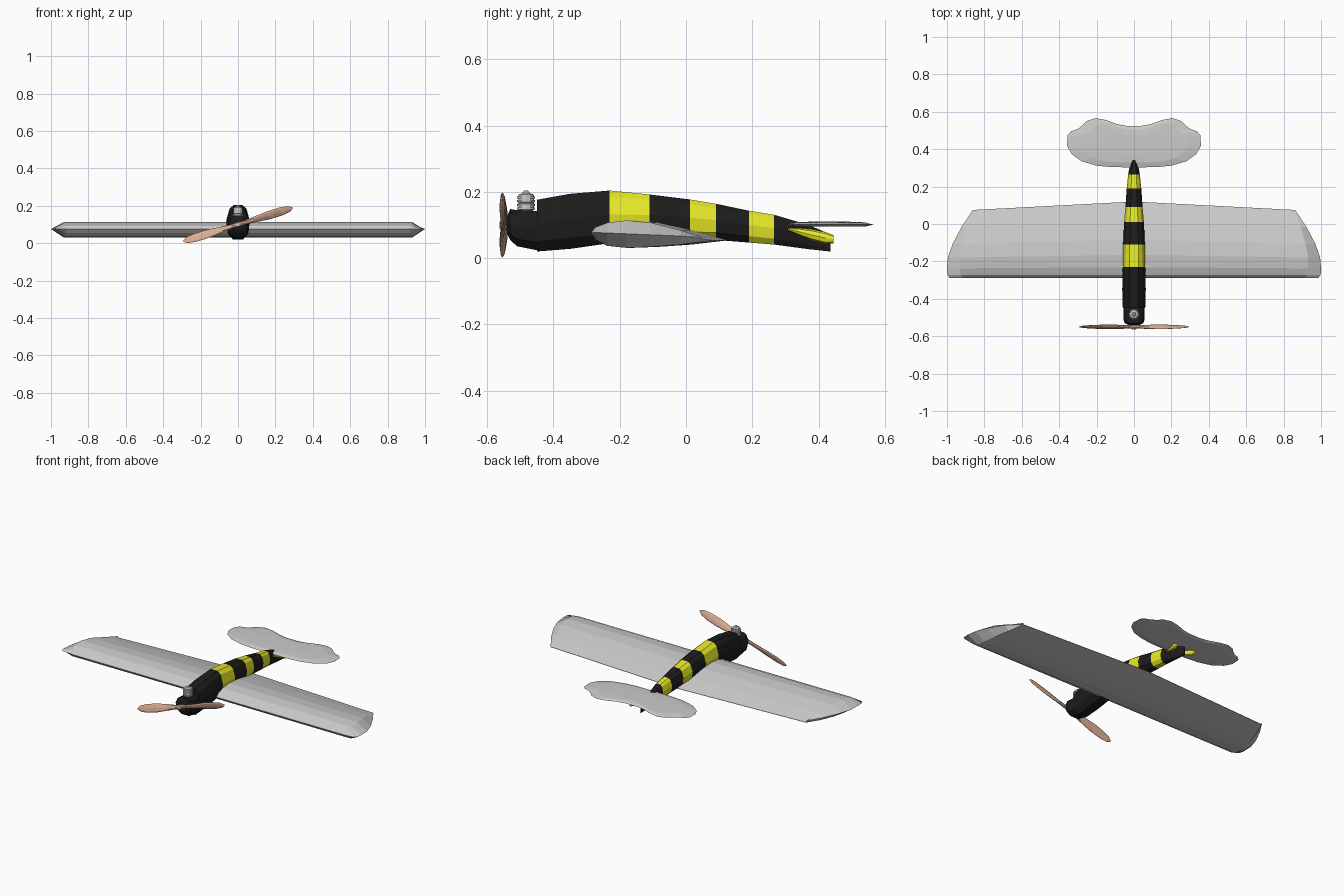
import bpy, bmesh, math
from mathutils import Matrix, Vector

if "Cube" in bpy.data.objects:
    bpy.data.objects.remove(bpy.data.objects["Cube"])


def material(name, rgb):
    m = bpy.data.materials.new(name)
    m.diffuse_color = (*rgb, 1)
    m.use_nodes = True
    m.node_tree.nodes["Principled BSDF"].inputs["Base Color"].default_value = m.diffuse_color
    return m


black = material("black", (0.012, 0.012, 0.012))
yellow = material("yellow", (0.8, 0.82, 0.02))
wood = material("wood", (0.7, 0.42, 0.29))


def loft(name, rings, mats=(), stripe=None, xf=None):
    """Skin equal-length closed rings; stripe = ring spans using the second material."""
    bm = bmesh.new()
    vs = [[bm.verts.new(p) for p in r] for r in rings]
    n = len(rings[0])
    for i in range(len(vs) - 1):
        for j in range(n):
            k = (j + 1) % n
            f = bm.faces.new((vs[i][j], vs[i][k], vs[i + 1][k], vs[i + 1][j]))
            f.material_index = 1 if stripe and i in stripe else 0
    bm.faces.new(vs[0])
    bm.faces.new(vs[-1])
    bmesh.ops.remove_doubles(bm, verts=bm.verts, dist=0.0004)
    bmesh.ops.recalc_face_normals(bm, faces=bm.faces)
    if xf:
        bm.transform(xf)
    me = bpy.data.meshes.new(name)
    bm.to_mesh(me)
    bm.free()
    for m in mats:
        me.materials.append(m)
    ob = bpy.data.objects.new(name, me)
    bpy.context.collection.objects.link(ob)
    return ob


def body_ring(y, w, lo, hi):
    half = [(0.4, 1), (0.75, 0.88), (1, 0.55), (0.9, 0.2), (0.45, 0)]
    pts = half + [(-x, z) for x, z in reversed(half)]
    return [(x * w, y, lo + (hi - lo) * z) for x, z in pts]


def ellipse(c, rx, rz, n=10):
    return [(c[0] + rx * math.cos(a), c[1], c[2] + rz * math.sin(a))
            for a in (2 * math.pi * i / n for i in range(n))]


# Engine cowl
loft("cowl", [body_ring(*s) for s in [
    (-0.54, 0.03, 0.075, 0.125), (-0.53, 0.05, 0.055, 0.148),
    (-0.51, 0.057, 0.036, 0.145), (-0.44, 0.057, 0.022, 0.142)]], [black])

# Striped body
loft("fuselage", [body_ring(*s) for s in [
    (-0.45, 0.06, 0.02, 0.176), (-0.35, 0.063, 0.028, 0.194),
    (-0.23, 0.06, 0.045, 0.204), (-0.11, 0.058, 0.055, 0.192),
    (0.012, 0.053, 0.055, 0.177), (0.09, 0.046, 0.055, 0.164),
    (0.19, 0.039, 0.047, 0.143), (0.265, 0.031, 0.041, 0.131),
    (0.37, 0.013, 0.027, 0.1), (0.435, 0.004, 0.02, 0.072)]],
    [black, yellow], stripe=(2, 4, 6))

# Wing: full section inboard, pinched to a thin edge along the curved tip
top = [(0, .075), (.04, .093), (.14, .107), (.3, .114), (.5, .107), (.75, .084), (1, .055)]
low = [(1, .053), (.75, .041), (.5, .034), (.3, .031), (.14, .037), (.04, .056), (0, .073)]
tip_x = {0: .985, .04: .998, .14: 1, .3: .995, .5: .97, .75: .922, 1: .862}


def wing_ring(side, tip):
    ring = []
    for t, z in top + low:
        y = -0.288 + t * (0.363 if side else 0.408)
        inset = 0 if tip else 0.07 * (1 - t * t)
        ring.append((side * (tip_x[t] - inset), y, 0.078 - 0.015 * t if tip else z))
    return ring


loft("wing", [wing_ring(-1, True), wing_ring(-1, False), wing_ring(0, False),
              wing_ring(1, False), wing_ring(1, True)])

# Tailplane: scalloped outline, thin lens section
half = [(.03, .303), (.12, .304), (.2, .312), (.28, .335), (.335, .375), (.358, .42),
        (.355, .475), (.335, .497), (.305, .506), (.275, .527), (.25, .552),
        (.205, .566), (.15, .556), (.09, .534), (.04, .525)]
outline = half + [(-x, y) for x, y in reversed(half)]


def tail_ring(k, z):
    return [(x * k, 0.43 + (y - 0.43) * k, z) for x, y in outline]


loft("tailplane", [tail_ring(.8, .095), tail_ring(1, .101),
                   tail_ring(.8, .108), tail_ring(.45, .11)])

# Small yellow fins splayed out under the tail
for s, side in ((-1, "left"), (1, "right")):
    loft(side + "_tail_fin", [ellipse((s * x, y, z), rx, rz, 8) for y, x, z, rx, rz in [
        (.308, .022, .087, .004, .003), (.34, .032, .08, .011, .011),
        (.38, .044, .07, .014, .017), (.42, .056, .061, .013, .018),
        (.445, .064, .057, .007, .012)]], [yellow])

# Propeller: twisted blades that narrow at the hub and tips
prop = []
for r, chord, thick, twist in [(-.305, .004, .002, 15), (-.285, .017, .004, 16),
                               (-.24, .024, .005, 20), (-.17, .025, .007, 26),
                               (-.09, .018, .008, 32), (-.035, .012, .009, 20)]:
    prop.append((r, chord, thick, twist))
prop += [(0, .014, .011, 0)] + [(-r, c, t, -w) for r, c, t, w in reversed(prop)]
rings = []
for r, c, t, w in prop:
    a = math.radians(w)
    ring = []
    for i in range(8):
        p = i * math.pi / 4
        u, v = c * math.cos(p), t * math.sin(p)
        ring.append((r, u * math.sin(a) + v * math.cos(a), u * math.cos(a) - v * math.sin(a)))
    rings.append(ring)
loft("propeller", rings, [wood],
     xf=Matrix.Translation((0, -.55, .1)) @ Matrix.Rotation(math.radians(-17), 4, 'Y'))

# Propeller shaft
loft("propeller_shaft", [ellipse((0, y, .1), .01, .01, 8) for y in (-.563, -.53)])

# Engine cylinder with cooling fins and a pointed plug
profile = [(.02, .13), (.02, .145)]
for i in range(4):
    z = .147 + i * .011
    profile += [(.027, z), (.027, z + .006), (.023, z + .0065), (.023, z + .0105)]
profile += [(.022, .192), (.011, .196), (.007, .203), (.003, .204)]
loft("engine_cylinder", [[(r * math.cos(i * math.pi / 6), -.482 + r * math.sin(i * math.pi / 6), z)
                          for i in range(12)] for r, z in profile])
